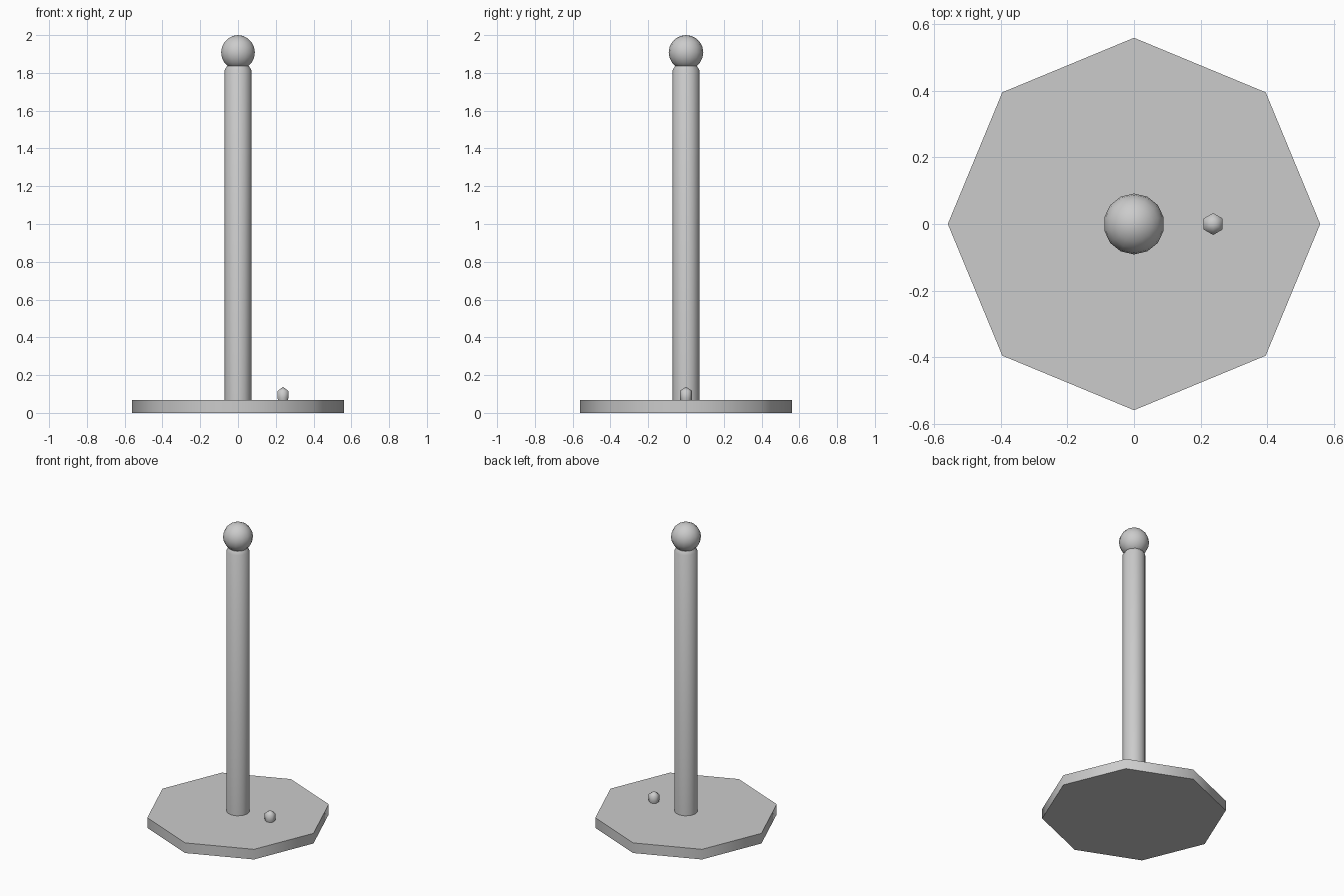
import bpy, bmesh, math

if "Cube" in bpy.data.objects:
    bpy.data.objects.remove(bpy.data.objects["Cube"])


def lathe(name, profile, sides, x=0.0, angle=60):
    """Solid of revolution from (radius, z) pairs, first corner on +y."""
    bm = bmesh.new()
    rings = []
    for r, z in profile:
        if r == 0:
            rings.append([bm.verts.new((x, 0, z))])
            continue
        ring = []
        for i in range(sides):
            a = math.pi / 2 + 2 * math.pi * i / sides
            ring.append(bm.verts.new((x + r * math.cos(a), r * math.sin(a), z)))
        rings.append(ring)
    for lo, hi in zip(rings, rings[1:]):
        for i in range(sides):
            j = (i + 1) % sides
            if len(hi) == 1:
                bm.faces.new((lo[i], lo[j], hi[0]))
            elif len(lo) == 1:
                bm.faces.new((lo[0], hi[j], hi[i]))
            else:
                bm.faces.new((lo[i], lo[j], hi[j], hi[i]))
    # Close open ends
    if len(rings[0]) > 1:
        bm.faces.new(rings[0][::-1])
    if len(rings[-1]) > 1:
        bm.faces.new(rings[-1])
    bmesh.ops.recalc_face_normals(bm, faces=bm.faces)
    mesh = bpy.data.meshes.new(name)
    bm.to_mesh(mesh)
    bm.free()
    obj = bpy.data.objects.new(name, mesh)
    bpy.context.collection.objects.link(obj)
    bpy.ops.object.select_all(action='DESELECT')
    obj.select_set(True)
    bpy.context.view_layer.objects.active = obj
    bpy.ops.object.shade_smooth_by_angle(angle=math.radians(angle))
    return obj


# Octagonal base plate
lathe("base_plate", [(0.56, 0), (0.56, 0.068)], 8)

# Upright post with chamfered top
lathe("post", [(0.071, 0.068), (0.071, 1.815), (0.058, 1.836)], 12, angle=40)

# Ball finial
BALL_R, BALL_Z, STEPS = 0.0915, 1.9085, 10
ball = [(0 if k in (0, STEPS) else BALL_R * math.sin(math.pi * k / STEPS),
         BALL_Z - BALL_R * math.cos(math.pi * k / STEPS)) for k in range(STEPS + 1)]
lathe("ball_finial", ball, 14)

# Small pointed peg on the base
lathe("peg", [(0.030, 0.066), (0.033, 0.08), (0.033, 0.116), (0, 0.138)], 6, x=0.238)
